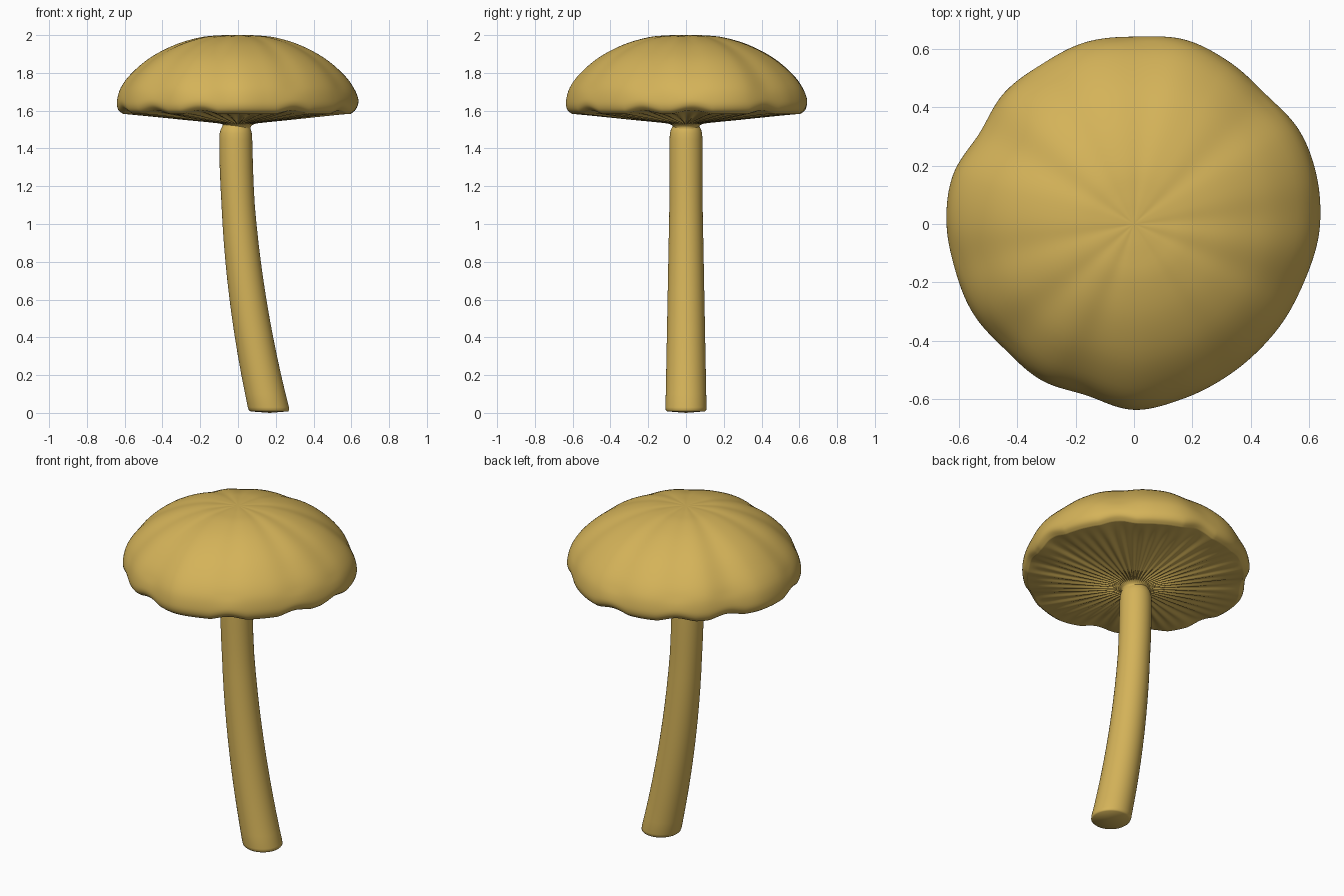
import bpy, math

if "Cube" in bpy.data.objects:
    bpy.data.objects.remove(bpy.data.objects["Cube"])

ochre = bpy.data.materials.new("ochre")
ochre.diffuse_color = (0.66, 0.45, 0.10, 1)
ochre.use_nodes = True
ochre.node_tree.nodes["Principled BSDF"].inputs["Base Color"].default_value = ochre.diffuse_color


def catmull(a, b, c, d, t):
    return 0.5 * (2*b + (c - a)*t + (2*a - 5*b + 4*c - d)*t*t + (3*b - a - 3*c + d)*t**3)


def smooth_profile(pts, steps):
    """Resample a list of (r, z) points as a smooth curve."""
    p = [pts[0]] + pts + [pts[-1]]
    out = []
    for i in range(1, len(p) - 2):
        for s in range(steps):
            out.append(tuple(catmull(p[i-1][k], p[i][k], p[i+1][k], p[i+2][k], s/steps) for k in (0, 1)))
    return out + [pts[-1]]


def make_rings(name, rings, start=None, end=None):
    """Skin a list of vertex rings, closing the ends with fans."""
    n = len(rings[0])
    verts = [v for r in rings for v in r]
    faces = []
    for i in range(len(rings) - 1):
        for j in range(n):
            k = (j + 1) % n
            faces.append((i*n + j, (i+1)*n + j, (i+1)*n + k, i*n + k))
    if start:
        verts.append(start)
        faces += [(len(verts) - 1, j, (j + 1) % n) for j in range(n)]
    if end:
        verts.append(end)
        b = (len(rings) - 1) * n
        faces += [(len(verts) - 1, b + (j + 1) % n, b + j) for j in range(n)]
    me = bpy.data.meshes.new(name)
    me.from_pydata(verts, [], faces)
    me.materials.append(ochre)
    ob = bpy.data.objects.new(name, me)
    bpy.context.collection.objects.link(ob)
    bpy.context.view_layer.objects.active = ob
    bpy.ops.object.select_all(action='DESELECT')
    ob.select_set(True)
    bpy.ops.object.mode_set(mode='EDIT')
    bpy.ops.mesh.select_all(action='SELECT')
    bpy.ops.mesh.normals_make_consistent(inside=False)
    bpy.ops.object.mode_set(mode='OBJECT')
    bpy.ops.object.shade_smooth_by_angle(angle=math.radians(60))
    return ob


# Cap: irregular outline every 15 degrees, with creases at the dents
outline = [.637, .645, .648, .633, .642, .653, .641, .642, .632, .630, .614, .640,
           .640, .632, .628, .616, .620, .609, .634, .620, .612, .606, .610, .618]
dents = [3, 42, 85, 120, 147, 192, 222, 250, 300, 337]


def edge_radius(deg):
    f = deg / 15
    i = int(f)
    return catmull(*[outline[(i + k) % 24] for k in (-1, 0, 1, 2)], f - i)


def crease(deg):
    return sum(math.exp(-(((deg - d + 180) % 360 - 180) / 9) ** 2) for d in dents)


top = smooth_profile([(.03, 2.0), (.1, 1.998), (.2, 1.987), (.33, 1.948), (.46, 1.88),
                      (.56, 1.795), (.615, 1.72), (.636, 1.65), (.630, 1.608), (.605, 1.586)], 4)
under = smooth_profile([(.605, 1.586), (.56, 1.581), (.3, 1.553), (.14, 1.537),
                        (.09, 1.53), (.07, 1.518), (.066, 1.505)], 5)[1:]
N, GILLS = 384, 48
rings = []
for idx, (r, z) in enumerate(top + under):
    t = r / 0.636
    is_under = idx >= len(top)
    ring = []
    for j in range(N):
        deg = 360 * j / N
        a = math.radians(deg)
        c = crease(deg) - 0.4
        rr = r * (1 + (edge_radius(deg) / 0.636 - 1) * t)
        # rim lifts at each crease, cap top sinks slightly
        low = max(0, min(1, (1.72 - z) / 0.12))
        zz = z + 0.032 * max(c, -0.1) * t**3 * low - 0.010 * c * t * (1 - t**4) * (1 - low)
        rr -= 0.008 * c * t**2 * (1 - low)
        if is_under:   # radial gills
            fade = min(1, max(0, (r - .07) / .05)) * min(1, max(0, (.61 - r) / .15))
            zz += 0.008 * fade * (1 + math.cos(GILLS * a)) / 2
        ring.append((rr * math.cos(a), rr * math.sin(a), zz))
    rings.append(ring)
make_rings("cap", rings, start=(0, 0, 2.0))

# Stem: gently curved, tapering, with a rounded shoulder under the cap
stem = [(.100, .008), (.107, .015), (.109, .03)]
stem += [(.109 - .021 * min(1, z / 1.1), z) for z in [.1 * k for k in range(1, 15)]]
stem += [(.087, 1.45), (.085, 1.48), (.080, 1.50), (.073, 1.513), (.068, 1.525), (.066, 1.54)]
rings = []
for r, z in stem:
    cx = -.012 + .18 * max(0, 1 - z / 1.5) ** 2
    rings.append([(cx + r * math.cos(2*math.pi*j/48), r * math.sin(2*math.pi*j/48), z) for j in range(48)])
make_rings("stem", rings, start=(.168, 0, 0), end=(-.012, 0, 1.545))
